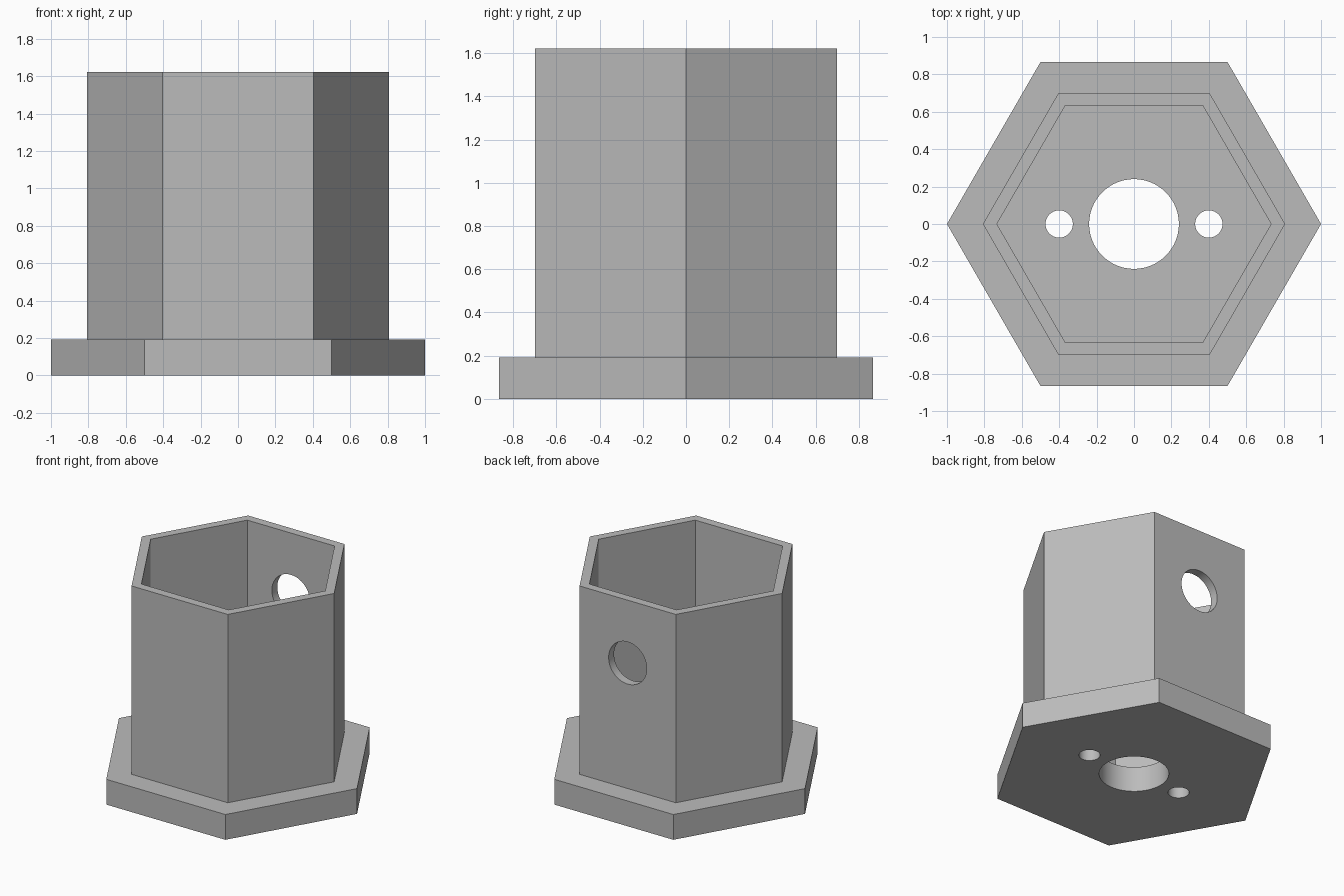
import bpy
import math

cube = bpy.data.objects.get("Cube")
if cube:
    bpy.data.objects.remove(cube, do_unlink=True)

FLANGE_TOP = 0.192
HEIGHT = 1.622
WALL_OUTER = 0.808
WALL_INNER = 0.733

grey = bpy.data.materials.new("plain grey")
grey.use_nodes = True
grey.diffuse_color = (0.5, 0.5, 0.5, 1)
grey.node_tree.nodes["Principled BSDF"].inputs["Base Color"].default_value = (0.5, 0.5, 0.5, 1)


def prism(name, sides, radius, bottom, top, x=0.0):
    """Upright prism; with six sides its corners lie on the x axis."""
    bpy.ops.mesh.primitive_cylinder_add(
        vertices=sides, radius=radius, depth=top - bottom,
        location=(x, 0, (bottom + top) / 2), rotation=(0, 0, math.pi / 2))
    obj = bpy.context.object
    obj.name = name
    obj.data.materials.append(grey)
    return obj


def cut(target, cutter):
    """Subtract the cutter from the target, then discard it."""
    mod = target.modifiers.new("cut", 'BOOLEAN')
    mod.operation = 'DIFFERENCE'
    mod.solver = 'EXACT'
    mod.object = cutter
    bpy.context.view_layer.objects.active = target
    bpy.ops.object.modifier_apply(modifier=mod.name)
    bpy.data.objects.remove(cutter, do_unlink=True)


# Hexagonal base flange with a centre bore and two screw holes
flange = prism("base_flange", 6, 1.0, 0, FLANGE_TOP)
for x, radius in ((0, 0.24), (-0.4, 0.073), (0.4, 0.073)):
    cut(flange, prism("hole_cutter", 64, radius, -0.2, 0.5, x))

# Open hexagonal sleeve standing on the flange
sleeve = prism("hex_sleeve", 6, WALL_OUTER, FLANGE_TOP, HEIGHT)
cut(sleeve, prism("cavity_cutter", 6, WALL_INNER, 0, HEIGHT + 0.2))

# Round hole through the back wall only
side = prism("side_hole_cutter", 64, 0.16, -0.2, 0.2)
side.rotation_euler = (math.pi / 2, 0, 0)
side.location = (0, 0.67, 1.145)
cut(sleeve, side)

# Smooth bores, crisp edges
for obj in (flange, sleeve):
    bpy.ops.object.select_all(action='DESELECT')
    obj.select_set(True)
    bpy.context.view_layer.objects.active = obj
    bpy.ops.object.shade_smooth_by_angle(angle=math.radians(30))
